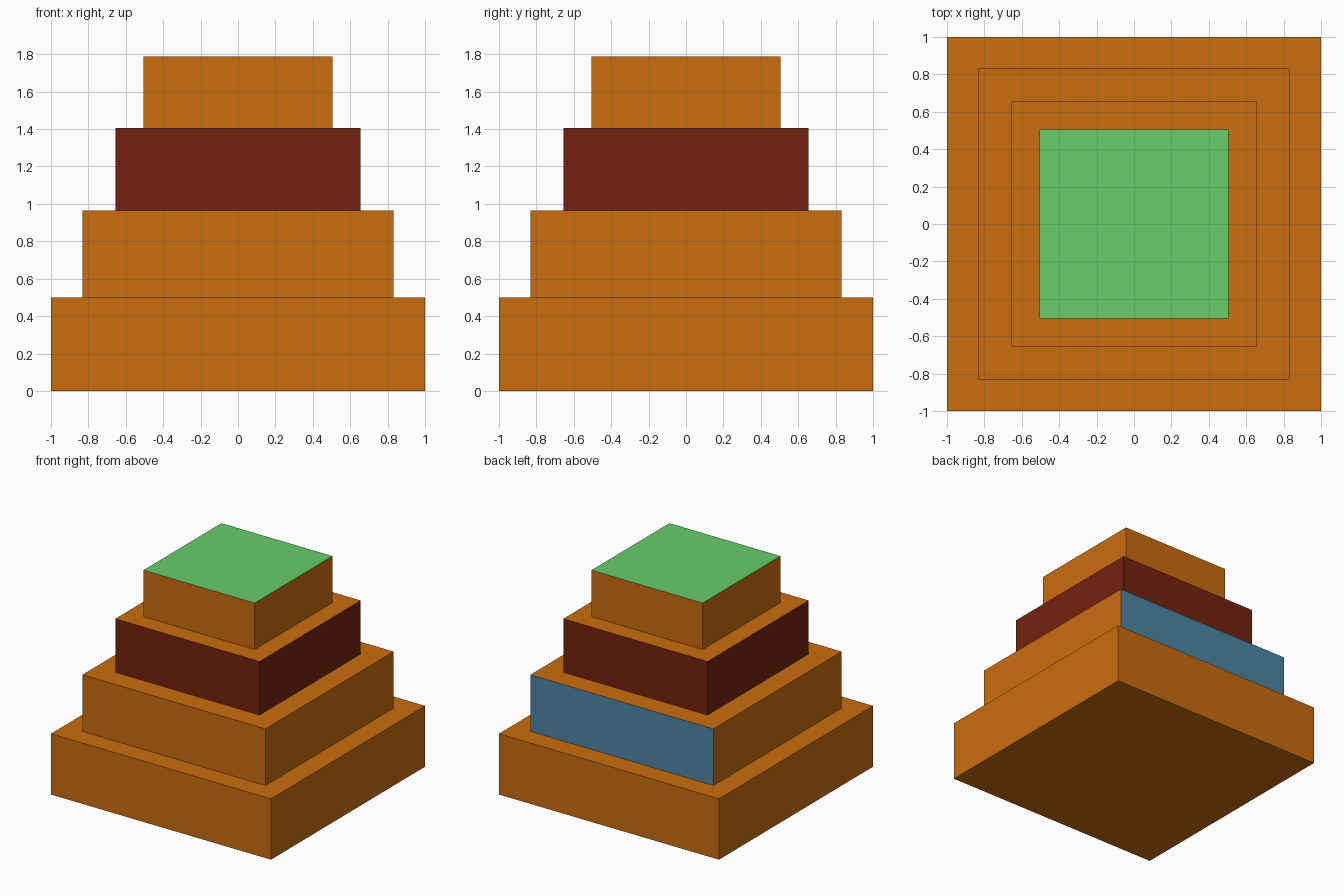
import bpy, bmesh

if "Cube" in bpy.data.objects:
    bpy.data.objects.remove(bpy.data.objects["Cube"])


def srgb(r, g, b):
    def lin(c):
        c /= 255
        return c / 12.92 if c <= 0.04045 else ((c + 0.055) / 1.055) ** 2.4
    return (lin(r), lin(g), lin(b), 1.0)


COLOURS = {
    "orange": srgb(202, 109, 13),
    "dark_red": srgb(116, 33, 14),
    "blue": srgb(77, 133, 164),
    "green": srgb(104, 205, 108),
}
ORANGE, RED, BLUE, GREEN = range(4)

# Tiers from the ground up: half width, bottom, top
TIERS = [(1.0, 0.0, 0.5), (0.832, 0.5, 0.965),
         (0.656, 0.965, 1.405), (0.505, 1.405, 1.787)]

bm = bmesh.new()


def square(half, z):
    corners = ((-1, -1), (1, -1), (1, 1), (-1, 1))
    return [bm.verts.new((x * half, y * half, z)) for x, y in corners]


# Stepped shell: walls and treads join successive square rings
rings = [square(h, z) for h, z0, z1 in TIERS for z in (z0, z1)]
bm.faces.new(rings[0][::-1])
for low, high in zip(rings, rings[1:]):
    for i in range(4):
        j = (i + 1) % 4
        bm.faces.new((low[i], low[j], high[j], high[i]))
bm.faces.new(rings[-1])
bm.normal_update()

# Green roof, red third tier walls, blue back wall on the second tier
for f in bm.faces:
    z = f.calc_center_median().z
    wall = abs(f.normal.z) < 0.5
    if f.normal.z > 0.5 and z > 1.7:
        f.material_index = GREEN
    elif wall and TIERS[2][1] < z < TIERS[2][2]:
        f.material_index = RED
    elif wall and TIERS[1][1] < z < TIERS[1][2] and f.normal.y > 0.5:
        f.material_index = BLUE

mesh = bpy.data.meshes.new("stepped_tower")
bm.to_mesh(mesh)
bm.free()
for name, colour in COLOURS.items():
    mat = bpy.data.materials.new(name)
    mat.diffuse_color = colour
    mat.use_nodes = True
    mat.node_tree.nodes["Principled BSDF"].inputs["Base Color"].default_value = mat.diffuse_color
    mesh.materials.append(mat)
bpy.context.collection.objects.link(bpy.data.objects.new("stepped_tower", mesh))
